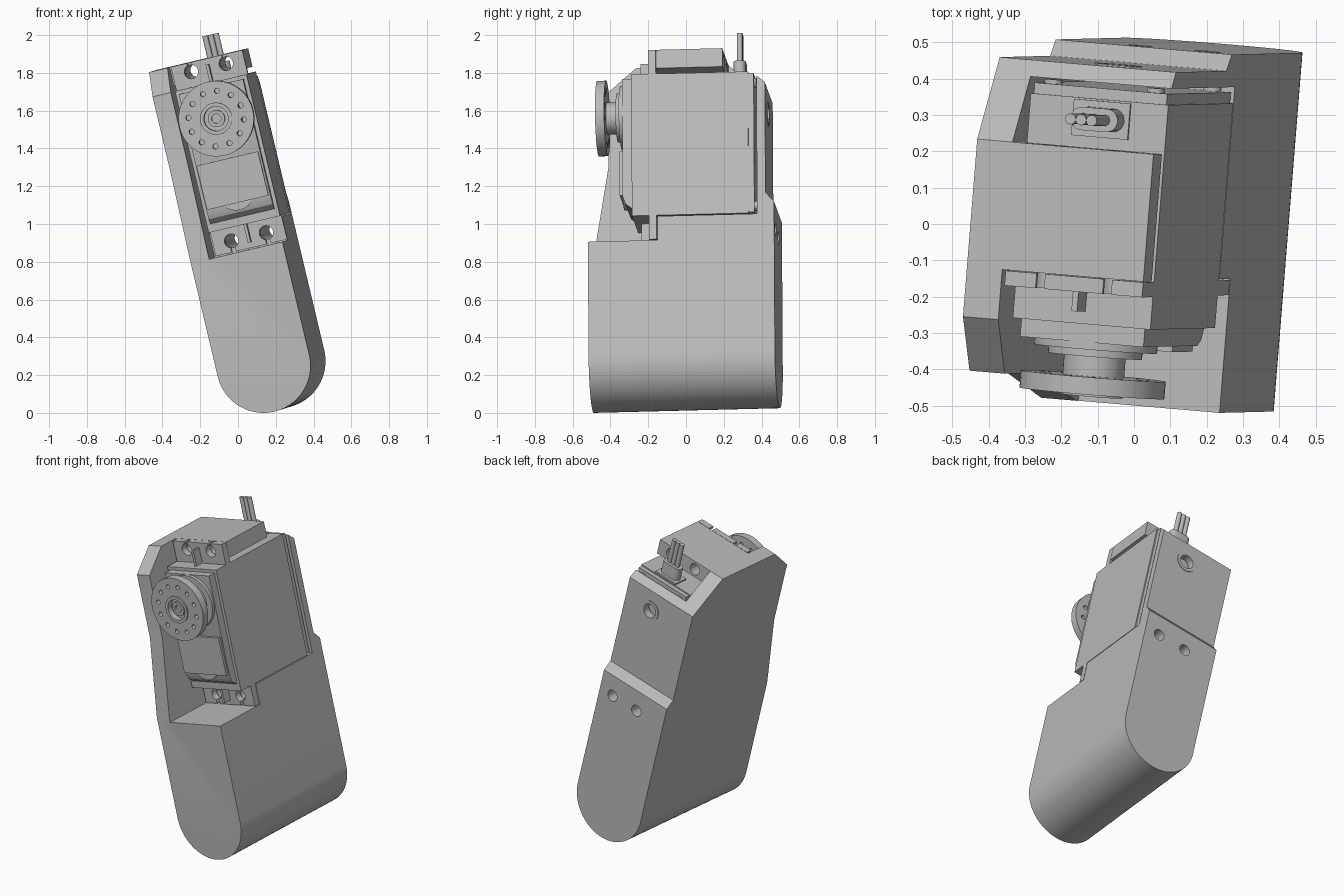
import bpy, bmesh, math
from mathutils import Matrix, Vector

if "Cube" in bpy.data.objects:
    bpy.data.objects.remove(bpy.data.objects["Cube"])

grey = bpy.data.materials.new("plain grey")
grey.use_nodes = True
grey.diffuse_color = (0.5, 0.5, 0.5, 1)
grey.node_tree.nodes["Principled BSDF"].inputs["Base Color"].default_value = (0.5, 0.5, 0.5, 1)

parts = []


def add(name, bm, keep=True):
    bmesh.ops.recalc_face_normals(bm, faces=bm.faces)
    mesh = bpy.data.meshes.new(name)
    bm.to_mesh(mesh)
    bm.free()
    mesh.materials.append(grey)
    ob = bpy.data.objects.new(name, mesh)
    bpy.context.scene.collection.objects.link(ob)
    if keep:
        parts.append(ob)
    else:
        ob.hide_render = True
    return ob


def prism(name, points, direction, keep=True):
    """Extrude a flat outline given as 3D points."""
    bm = bmesh.new()
    face = bm.faces.new([bm.verts.new(p) for p in points])
    ext = bmesh.ops.extrude_face_region(bm, geom=[face])
    verts = [v for v in ext["geom"] if isinstance(v, bmesh.types.BMVert)]
    bmesh.ops.translate(bm, verts=verts, vec=direction)
    return add(name, bm, keep)


def side_prism(name, yz, x0, x1, keep=True):
    return prism(name, [(x0, y, z) for y, z in yz], (x1 - x0, 0, 0), keep)


def box(name, x, y, z, keep=True):
    return side_prism(name, [(y[0], z[0]), (y[1], z[0]), (y[1], z[1]), (y[0], z[1])], *x, keep)


def disc(name, x, z, r, y0, y1, keep=True, sides=48, r2=None):
    """Cylinder or cone along the output shaft direction."""
    bm = bmesh.new()
    bmesh.ops.create_cone(bm, cap_ends=True, segments=sides, radius1=r2 or r, radius2=r, depth=y1 - y0,
                          matrix=Matrix.Translation((x, (y0 + y1) / 2, z)) @ Matrix.Rotation(math.pi / 2, 4, "X"))
    return add(name, bm, keep)


def boolean(target, cutters, operation="DIFFERENCE"):
    bpy.context.view_layer.objects.active = target
    for cutter in cutters:
        mod = target.modifiers.new("cut", "BOOLEAN")
        mod.operation, mod.object, mod.solver = operation, cutter, "EXACT"
        bpy.ops.object.modifier_apply(modifier=mod.name)
        bpy.data.objects.remove(cutter)


MID, SHAFT = 0.055, 1.33       # servo centre line and output shaft height
LOW, HIGH = 0.68, 1.6          # mounting hole heights
holes = [(MID + s * 0.095, z) for s in (-1, 1) for z in (LOW, HIGH)]

# Leg frame: side outline, rounded at the foot, with a pocket for the servo
frame = side_prism("leg_frame", [(0, -0.3), (0, 0.64), (0.08, 1.12), (0.08, 1.52), (0.23, 1.65), (0.72, 1.65),
                                 (0.945, 1.46), (0.945, 0.86), (0.99, 0.81), (0.99, -0.3)], -0.25, 0.25)
arc = [math.pi * (1 + i / 40) for i in range(41)]
outline = [(0.25 * math.cos(a), -0.1, 0.25 * math.sin(a)) for a in arc]
outline += [(0.25, -0.1, 2), (-0.25, -0.1, 2)]
boolean(frame, [prism("foot_round", outline, (0, 1.3, 0), False)], "INTERSECT")
pocket = side_prism("pocket", [(-0.1, 0.615), (0.37, 0.615), (0.37, 0.745), (0.9, 0.745), (0.9, 1.8), (0.72, 1.8),
                               (0.72, 1.55), (0.368, 1.55), (0.368, 1.8), (-0.1, 1.8)], -0.15, 0.4, False)
boolean(frame, [pocket])
boolean(frame, [disc("screw_hole", x, z, 0.036, 0.2, 1.2, False, 24) for x, z in holes])
boolean(frame, [disc("pivot_hole", MID, SHAFT, 0.045, 0.85, 1.2, False, 32)])

# Pivot bushing ring set in the back plate
bushing = disc("pivot_ring", MID, SHAFT, 0.065, 0.94, 0.949)
boolean(bushing, [disc("ring_hole", MID, SHAFT, 0.045, 0.9, 1, False)])

# Servo case: main body, back lid and stepped gear cover
box("servo_body", (-0.14, 0.25), (0.235, 0.855), (0.75, 1.52))
box("servo_back_lid", (-0.133, 0.243), (0.85, 0.885), (0.757, 1.513))
side_prism("gear_cover", [(0.24, 0.79), (0.2, 0.82), (0.185, 0.86), (0.185, 1.5), (0.24, 1.5)], -0.12, 0.23)
box("label_plate", (-0.115, 0.22), (0.168, 0.19), (0.87, 1.11))
disc("gear_dome", MID, 0.93, 0.1, 0.178, 0.2)
for x in (-0.09, 0.2):
    for z in (0.8, 1.47):
        disc("case_screw", x, z, 0.025, 0.88, 0.897, sides=20)

# Mounting ears with open slots and a stiffening rib
for name, z, slot, rib in (("lower_ear", (0.62, 0.76), (0.6, LOW), (0.65, 0.76)),
                           ("upper_ear", (1.51, 1.65), (HIGH, 1.7), (1.51, 1.62))):
    ear = box(name, (-0.14, 0.25), (0.325, 0.366), z)
    for s in (-1, 1):
        x = MID + s * 0.095
        hole_z = LOW if z[0] < 1 else HIGH
        boolean(ear, [disc("ear_hole", x, hole_z, 0.037, 0.2, 0.5, False, 24),
                      box("ear_slot", (x - 0.012, x + 0.012), (0.2, 0.5), slot, False)])
    box(name + "_rib", (MID - 0.008, MID + 0.008), (0.27, 0.33), rib)

# Output tower and shaft
disc("tower_base", MID, SHAFT, 0.17, 0.165, 0.2)
disc("tower_step", MID, SHAFT, 0.13, 0.145, 0.17)
disc("shaft_collar", MID, SHAFT, 0.085, 0.08, 0.15)

# Round horn with a ring of holes and a recessed hub
horn = disc("servo_horn", MID, SHAFT, 0.2, 0.042, 0.09, sides=64)
cutters = [disc("hub_recess", MID, SHAFT, 0.065, 0, 0.07, False)]
for i in range(12):
    a = math.tau * (i + 0.5) / 12
    cutters.append(disc("horn_hole", MID + 0.147 * math.cos(a), SHAFT + 0.147 * math.sin(a), 0.014, 0, 0.2, False, 16))
boolean(horn, cutters)
hub = disc("hub_ring", MID, SHAFT, 0.085, 0.034, 0.045)
boolean(hub, [disc("hub_hole", MID, SHAFT, 0.065, 0, 0.1, False)])
screw = disc("hub_screw", MID, SHAFT, 0.045, 0.05, 0.075)
boolean(screw, [disc("screw_bore", MID, SHAFT, 0.025, 0, 0.065, False, 24)])

# Cable boss and three wires on top of the case
CABLE = 0.8
box("cable_plate", (MID - 0.07, MID + 0.09), (CABLE - 0.05, CABLE + 0.05), (1.51, 1.53))
half = [math.pi * (i / 12 - 0.5) for i in range(13)]
loop = [(s * (0.035 + 0.032 * math.cos(a)), s * 0.032 * math.sin(a)) for s in (1, -1) for a in half]
prism("cable_boss", [(MID + 0.01 + x, CABLE + y, 1.52) for x, y in loop], (0, 0, 0.09))
for i in (-1, 0, 1):
    bm = bmesh.new()
    bmesh.ops.create_cone(bm, cap_ends=True, segments=20, radius1=0.015, radius2=0.015, depth=0.2,
                          matrix=Matrix.Translation((MID + 0.01 + i * 0.03, CABLE, 1.665)))
    add("wire", bm)

# Tilt the whole assembly into its resting pose
y_axis = Vector((0.08, 0.996, 0.025)).normalized()
x_axis = Vector((0.97, -0.08, 0.23))
x_axis = (x_axis - y_axis * x_axis.dot(y_axis)).normalized()
pose = Matrix((x_axis, y_axis, x_axis.cross(y_axis))).transposed().to_4x4()
pose.translation = (0.135, -0.495, 0.25)
for ob in parts:
    ob.data.transform(pose)
    bpy.ops.object.select_all(action="DESELECT")
    ob.select_set(True)
    bpy.context.view_layer.objects.active = ob
    bpy.ops.object.shade_smooth_by_angle(angle=math.radians(30))
